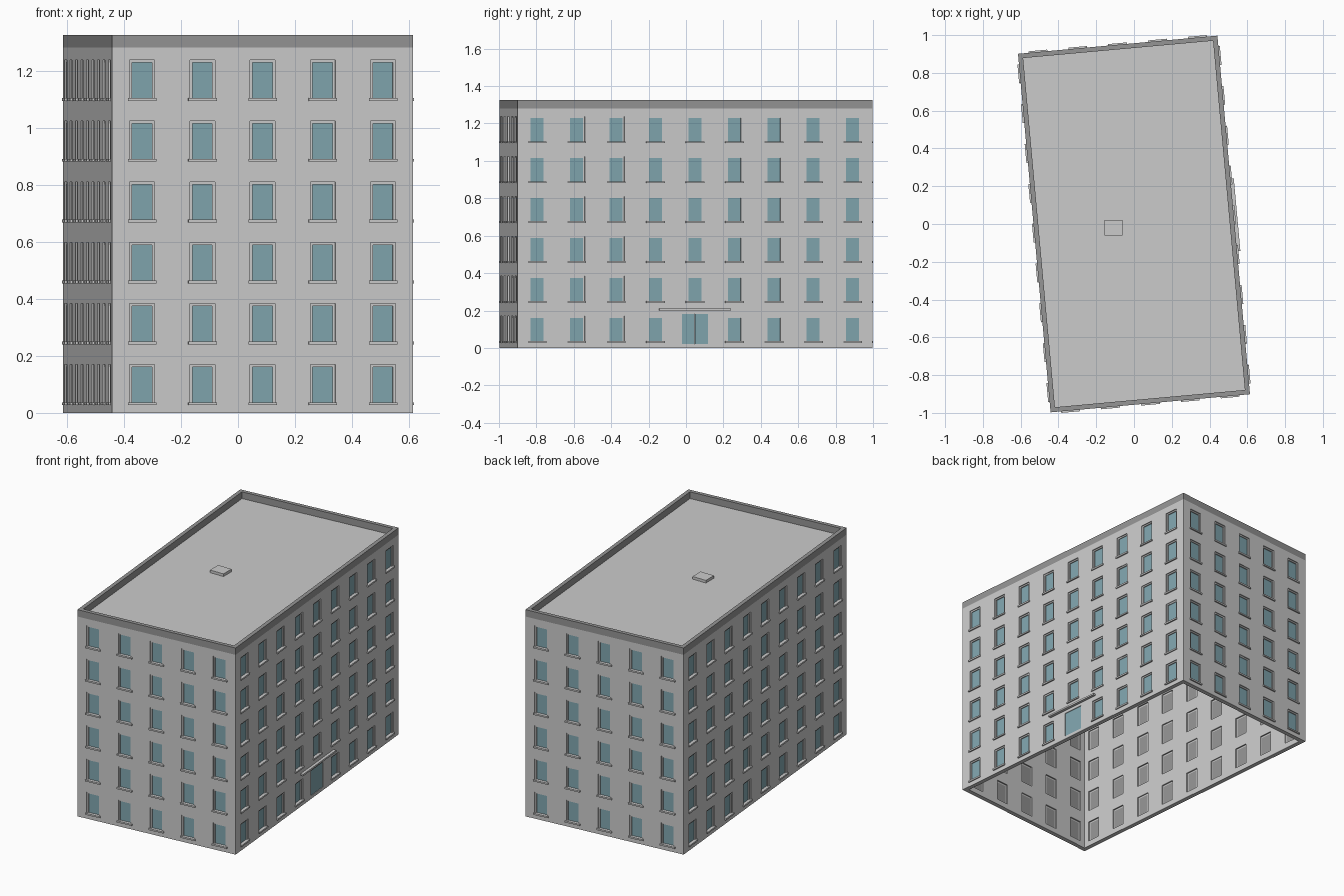
import bpy, bmesh, math
from mathutils import Matrix, Vector

if "Cube" in bpy.data.objects:
    bpy.data.objects.remove(bpy.data.objects["Cube"])

W, L = 1.06, 1.906           # plan size
FLOORS, STOREY = 6, 0.2135
WALL_TOP = FLOORS * STOREY
TOP = 1.325
THICK = 0.028
TILT = math.radians(5.2)     # whole block is turned on its plot
WIN_HALF, WIN_LO, WIN_HI = 0.044, 0.036, 0.17
DOOR_HALF, DOOR_LO, DOOR_HI = 0.069, 0.02, 0.18


def material(name, rgb):
    m = bpy.data.materials.new(name)
    m.diffuse_color = (*rgb, 1)
    m.use_nodes = True
    m.node_tree.nodes["Principled BSDF"].inputs["Base Color"].default_value = m.diffuse_color
    return m


glass_mat = material("glass_teal", (0.22, 0.38, 0.43))
dark_mat = material("dark_grey", (0.3, 0.3, 0.3))
parts = {}


def part(name):
    return parts.setdefault(name, bmesh.new())


def box(name, mat, x0, x1, y0, y1, z0, z1):
    """Axis-aligned box in the frame of mat, added to the named part."""
    size = Matrix.Diagonal((x1 - x0, y1 - y0, z1 - z0, 1))
    mid = Matrix.Translation(((x0 + x1) / 2, (y0 + y1) / 2, (z0 + z1) / 2))
    bmesh.ops.create_cube(part(name), size=1, matrix=mat @ mid @ size)


def wall_cell(mat, x0, x1, z0, z1, hx0, hx1, hz0, hz1):
    """One bay of facade: four quads around an opening."""
    bm = part("walls")

    def ring(a, b, c, d):
        return [bm.verts.new(mat @ Vector(p)) for p in
                ((a, 0, c), (b, 0, c), (b, 0, d), (a, 0, d))]
    o, i = ring(x0, x1, z0, z1), ring(hx0, hx1, hz0, hz1)
    for k in range(4):
        n = (k + 1) % 4
        bm.faces.new((o[k], o[n], i[n], i[k]))


def window(mat, x, z):
    a, b, lo, hi = x - WIN_HALF, x + WIN_HALF, z + WIN_LO, z + WIN_HI
    f = 0.009
    for s0, s1 in ((a, a + f), (b - f, b)):
        box("window_frames", mat, s0, s1, 0.006, 0.02, lo, hi)
    box("window_frames", mat, a + f, b - f, 0.006, 0.02, hi - f, hi)
    box("window_glass", mat, a + f, b - f, 0.012, 0.016, lo, hi - f)
    box("window_backing", mat, a + f, b - f, 0.018, 0.02, lo, hi - f)
    box("window_sills", mat, a - 0.006, b + 0.006, -0.008, 0.012, lo - 0.009, lo + 0.001)


def entrance(mat, x):
    # two glazed leaves and a thin canopy
    for s in (-1, 1):
        x0, x1 = sorted((x + s * 0.001, x + s * DOOR_HALF))
        box("door_leaves", mat, x0, x1, 0.004, 0.014, DOOR_LO, DOOR_HI)
    box("door_canopy", mat, x - 0.193, x + 0.193, -0.018, 0.005, 0.2, 0.211)


# four facades: front, right, back, left
for side in range(4):
    width, depth, bays = ((W, L, 5), (L, W, 9))[side % 2]
    face = (Matrix.Rotation(TILT + side * math.pi / 2, 4, 'Z')
            @ Matrix.Translation((0, -depth / 2, 0)))
    bay = width / bays
    for c in range(bays):
        x = (c + 0.5) * bay - width / 2
        for r in range(FLOORS):
            z = r * STOREY
            is_door = side == 1 and r == 0 and c == 4
            if is_door:
                half, lo, hi = DOOR_HALF, DOOR_LO, DOOR_HI
                entrance(face, x)
            else:
                half, lo, hi = WIN_HALF, WIN_LO, WIN_HI
                window(face, x, z)
            wall_cell(face, x - bay / 2, x + bay / 2, z, z + STOREY,
                      x - half, x + half, z + lo, z + hi)

# parapet ring, roof deck and roof hatch
turn = Matrix.Rotation(TILT, 4, 'Z')
p = 0.025
for s in (-1, 1):
    y0, y1 = sorted((s * L / 2, s * (L / 2 - p)))
    box("parapet", turn, -W / 2, W / 2, y0, y1, WALL_TOP, TOP)
    x0, x1 = sorted((s * W / 2, s * (W / 2 - p)))
    box("parapet", turn, x0, x1, -L / 2 + p, L / 2 - p, WALL_TOP, TOP)
box("roof_deck", turn, -W / 2 + 0.01, W / 2 - 0.01, -L / 2 + 0.01, L / 2 - 0.01,
    WALL_TOP - 0.012, WALL_TOP + 0.001)
box("roof_hatch", Matrix(), -0.155, -0.06, -0.062, 0.02, WALL_TOP, WALL_TOP + 0.018)

colours = {"window_glass": glass_mat, "door_leaves": glass_mat,
           "window_backing": dark_mat, "parapet": dark_mat}
for name, bm in parts.items():
    if name == "walls":
        bmesh.ops.remove_doubles(bm, verts=bm.verts, dist=0.0005)
    me = bpy.data.meshes.new(name)
    bm.to_mesh(me)
    bm.free()
    ob = bpy.data.objects.new(name, me)
    bpy.context.collection.objects.link(ob)
    if name in colours:
        me.materials.append(colours[name])
    if name == "walls":
        mod = ob.modifiers.new("thickness", 'SOLIDIFY')
        mod.thickness = THICK
        mod.offset = -1
        mod.use_even_offset = True
